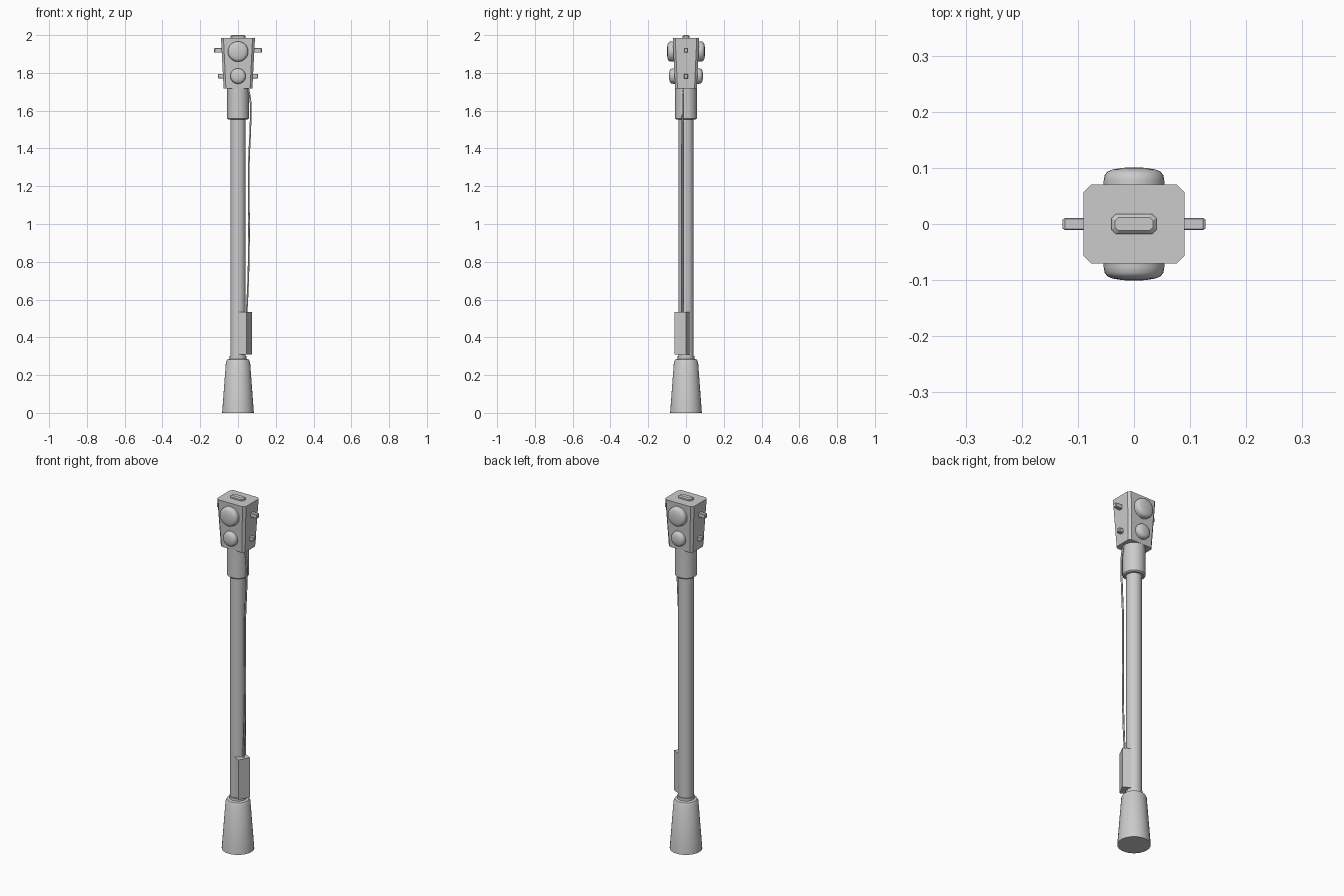
import bpy, bmesh, math
from mathutils import Matrix, Vector

if "Cube" in bpy.data.objects:
    bpy.data.objects.remove(bpy.data.objects["Cube"])


def finish(name, bm, matrix=None, smooth=True):
    if matrix:
        bm.transform(matrix)
    bmesh.ops.recalc_face_normals(bm, faces=bm.faces[:])
    mesh = bpy.data.meshes.new(name)
    bm.to_mesh(mesh)
    bm.free()
    obj = bpy.data.objects.new(name, mesh)
    bpy.context.collection.objects.link(obj)
    if smooth:
        bpy.ops.object.select_all(action='DESELECT')
        obj.select_set(True)
        bpy.context.view_layer.objects.active = obj
        bpy.ops.object.shade_smooth_by_angle(angle=math.radians(35))
    return obj


def loft(name, rings, matrix=None, smooth=True):
    """Bridge equal-length point rings and cap both ends."""
    bm = bmesh.new()
    loops = [[bm.verts.new(p) for p in ring] for ring in rings]
    n = len(loops[0])
    for a, b in zip(loops, loops[1:]):
        for i in range(n):
            j = (i + 1) % n
            bm.faces.new((a[i], a[j], b[j], b[i]))
    bm.faces.new(loops[0][::-1])
    bm.faces.new(loops[-1])
    return finish(name, bm, matrix, smooth)


def lathe(name, profile, matrix=None, sides=32):
    steps = [2 * math.pi * i / sides for i in range(sides)]
    return loft(name, [[(r * math.cos(a), r * math.sin(a), z) for a in steps]
                       for r, z in profile], matrix)


def octagon(hx, hy, c, z):
    """Rectangle outline with chamfered corners."""
    return [(hx, -hy + c, z), (hx, hy - c, z), (hx - c, hy, z), (-hx + c, hy, z),
            (-hx, hy - c, z), (-hx, -hy + c, z), (-hx + c, -hy, z), (hx - c, -hy, z)]


# Post: weighted foot, pole and upper sleeve
lathe("foot", [(0.084, 0), (0.064, 0.27), (0.057, 0.282), (0.044, 0.286), (0.044, 0.302)])
lathe("pole", [(0.04, 0.28), (0.04, 1.57)])
lathe("sleeve", [(0.05, 1.552), (0.057, 1.558), (0.057, 1.73)])

# Tapered signal head and its top button
loft("signal_head", [octagon(0.076, 0.057, 0.012, 1.717),
                     octagon(0.09, 0.07, 0.013, 1.986)], smooth=False)
loft("top_button", [octagon(0.04, 0.018, 0.008, 1.98), octagon(0.04, 0.018, 0.008, 1.994),
                    octagon(0.034, 0.012, 0.006, 2.0)], smooth=False)

# Lamps front and back, pegs left and right
for side, tag in ((-1, "a"), (1, "b")):
    face_y = Matrix.Rotation(-side * math.pi / 2, 4, 'X')
    face_x = Matrix.Rotation(side * math.pi / 2, 4, 'Y')
    for size, z, r, reach, peg in (("large", 1.913, 0.054, 0.101, 0.127),
                                   ("small", 1.783, 0.041, 0.090, 0.106)):
        lathe(f"{size}_lamp_{tag}",
              [(r, 0.04), (r, reach - 0.024), (r * 0.97, reach - 0.014),
               (r * 0.88, reach - 0.008), (r * 0.72, reach - 0.004),
               (r * 0.4, reach - 0.001), (r * 0.08, reach)],
              Matrix.Translation((0, 0, z)) @ face_y)
        loft(f"{size}_peg_{tag}",
             [octagon(0.012, 0.011, 0.002, 0.06), octagon(0.012, 0.011, 0.002, peg - 0.004),
              octagon(0.009, 0.008, 0.002, peg)],
             Matrix.Translation((0, 0, z + 0.006 if size == "large" else z)) @ face_x, False)

# Control box turned outward on the pole
bm = bmesh.new()
bmesh.ops.create_cube(bm, size=1)
finish("control_box", bm, Matrix.Translation((0.04, -0.02, 0.422))
       @ Matrix.Rotation(math.radians(-27), 4, 'Z')
       @ Matrix.Diagonal((0.045, 0.067, 0.226, 1)), False)

# Slack cable from sleeve to control box
curve = bpy.data.curves.new("cable", 'CURVE')
curve.dimensions = '3D'
curve.bevel_depth = 0.005
curve.bevel_resolution = 1
curve.resolution_u = 4
curve.use_fill_caps = True
path = [(0.054, -0.017, 1.72), (0.066, -0.017, 1.65), (0.065, -0.018, 1.5),
        (0.058, -0.018, 1.34), (0.058, -0.018, 0.9), (0.053, -0.018, 0.68),
        (0.045, -0.018, 0.52)]
spline = curve.splines.new('BEZIER')
spline.bezier_points.add(len(path) - 1)
for point, co in zip(spline.bezier_points, path):
    point.co = Vector(co)
    point.handle_left_type = point.handle_right_type = 'AUTO'
bpy.context.collection.objects.link(bpy.data.objects.new("cable", curve))
